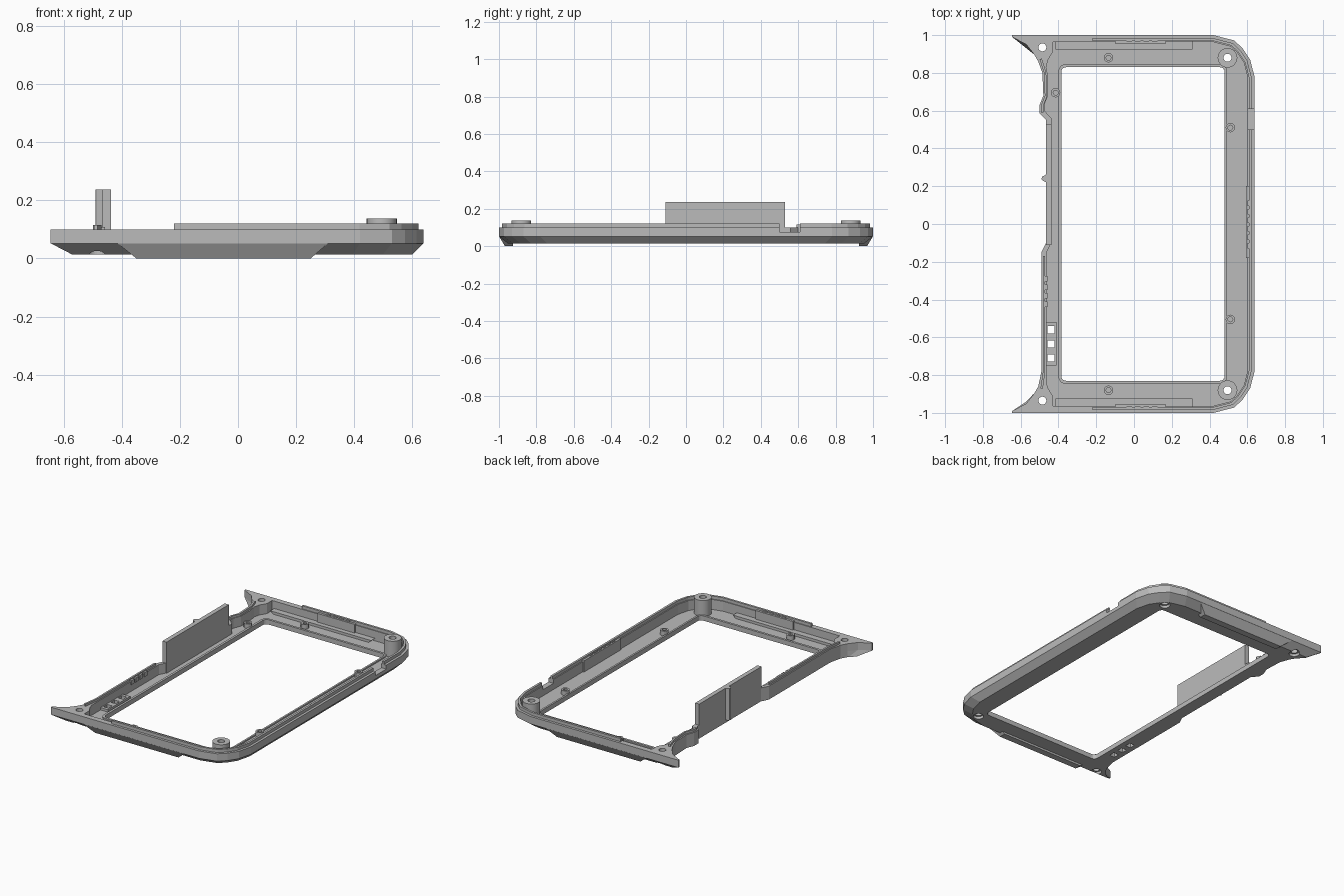
import bpy, bmesh
from math import sin, cos, pi
from mathutils import Vector

cube = bpy.data.objects.get("Cube")
if cube:
    bpy.data.objects.remove(cube)

grey = bpy.data.materials.new("matte grey")
grey.use_nodes = True
grey.diffuse_color = (0.5, 0.5, 0.5, 1)
grey.node_tree.nodes["Principled BSDF"].inputs["Base Color"].default_value = (0.5, 0.5, 0.5, 1)


def finish(name, bm):
    bmesh.ops.recalc_face_normals(bm, faces=bm.faces)
    mesh = bpy.data.meshes.new(name)
    bm.to_mesh(mesh)
    bm.free()
    mesh.materials.append(grey)
    ob = bpy.data.objects.new(name, mesh)
    bpy.context.collection.objects.link(ob)
    return ob


def loft(name, rings, closed=False):
    """Skin equal-length rings; cap the ends, or join last to first."""
    bm = bmesh.new()
    loops = [[bm.verts.new(p) for p in ring] for ring in rings]
    n = len(loops[0])
    pairs = list(zip(loops, loops[1:]))
    if closed:
        pairs.append((loops[-1], loops[0]))
    else:
        bm.faces.new(loops[0])
        bm.faces.new(loops[-1])
    for a, b in pairs:
        for i in range(n):
            j = (i + 1) % n
            bm.faces.new((a[i], a[j], b[j], b[i]))
    return finish(name, bm)


def prism(name, outline, z0, z1):
    return loft(name, [[(x, y, z) for x, y in outline] for z in (z0, z1)])


def rect(x0, x1, y0, y1):
    return [(x0, y0), (x1, y0), (x1, y1), (x0, y1)]


def box(name, x0, x1, y0, y1, z0, z1):
    return prism(name, rect(x0, x1, y0, y1), z0, z1)


def circle(x, y, r, n=24):
    return [(x + r * cos(2 * pi * i / n), y + r * sin(2 * pi * i / n)) for i in range(n)]


def tube(name, x, y, r_out, r_in, z0, z1, n=24):
    spec = [(r_out, z0), (r_out, z1), (r_in, z1), (r_in, z0)]
    return loft(name, [[(a, b, z) for a, b in circle(x, y, r, n)] for r, z in spec], True)


def offset(path, d):
    """Shift an open path sideways to its left by d, with mitred corners."""
    pts = [Vector(p) for p in path]
    out = []
    for i, p in enumerate(pts):
        dirs = []
        if i:
            dirs.append((p - pts[i - 1]).normalized())
        if i < len(pts) - 1:
            dirs.append((pts[i + 1] - p).normalized())
        t = sum(dirs, Vector((0, 0))).normalized()
        out.append(tuple(p + Vector((-t.y, t.x)) * d / max(t.dot(dirs[0]), 0.5)))
    return out


def ribbon(name, path, d0, d1, z0, z1):
    return prism(name, offset(path, d0) + offset(path, d1)[::-1], z0, z1)


def cut(ob, cutters):
    for c in cutters:
        m = ob.modifiers.new("cut", 'BOOLEAN')
        m.operation, m.solver, m.object = 'DIFFERENCE', 'EXACT', c
    dg = bpy.context.evaluated_depsgraph_get()
    mesh = bpy.data.meshes.new_from_object(ob.evaluated_get(dg))
    ob.modifiers.clear()
    ob.data = mesh


# Outlines: rounded right side, concave left side with pointed tips
right_half = [(0.42, -1), (0.53, -0.972), (0.575, -0.93), (0.615, -0.87), (0.638, -0.78)]
right_side = right_half + [(x, -y) for x, y in right_half[::-1]]
tip = [(-0.645, 1), (-0.645, 0.99), (-0.57, 0.95), (-0.53, 0.9), (-0.507, 0.86)]
left_side = [(-0.485, 0.8), (-0.48, 0.68), (-0.5, 0.63), (-0.5, 0.585), (-0.465, 0.55),
             (-0.465, -0.1), (-0.49, -0.15), (-0.49, -0.78)]
outline = right_side + tip + left_side + [(x, -y) for x, y in tip[::-1]]


def bottom(p):
    x, y = p
    if x > 0:
        return x * 0.94, y * (0.95 if abs(y) > 0.7 else 1)
    if x < -0.55:
        return -0.535 + (x + 0.57) * 0.47, y * 0.95
    return x, y


body = loft("frame_body", [[(x, y, 0.1) for x, y in outline],
                           [(x, y, 0.052) for x, y in outline],
                           [(*bottom(p), 0.013) for p in outline]])

# Hollow interior, window and screw holes
inner_right = offset(right_side, 0.036)
inner_left = [(-0.43, 0.964), (-0.43, 0.91), (-0.455, 0.87), (-0.465, 0.83), (-0.455, 0.78),
              (-0.455, 0.68), (-0.475, 0.63), (-0.475, 0.6), (-0.437, 0.56), (-0.437, -0.1),
              (-0.463, -0.15), (-0.463, -0.84), (-0.455, -0.87), (-0.43, -0.91), (-0.43, -0.964)]
window = rect(-0.385, 0.48, -0.83, 0.83)


def rounded(x0, x1, y0, y1, r):
    pts = []
    for cx, cy, a in ((x1 - r, y1 - r, 0), (x0 + r, y1 - r, 1), (x0 + r, y0 + r, 2), (x1 - r, y0 + r, 3)):
        for k in range(5):
            t = (a + k / 4) * pi / 2
            pts.append((cx + r * cos(t), cy + r * sin(t)))
    return pts


window = rounded(-0.385, 0.48, -0.83, 0.83, 0.025)
rim = rounded(-0.4, 0.492, -0.845, 0.845, 0.035)
screws = [(x, y * s) for x, y in ((0.495, 0.88), (-0.485, 0.935)) for s in (-1, 1)]
notch = box("notch_cutter", 0.55, 0.7, 0.5, 0.61, 0.075, 0.3)
cutters = [prism("cavity_cutter", inner_right + inner_left, 0.035, 0.3),
           prism("window_cutter", window, -0.1, 0.3), notch]
for x, y in screws:
    cutters.append(prism("screw_cutter", circle(x, y, 0.021), -0.1, 0.3))
    cutters.append(prism("countersink_cutter", circle(x, y, 0.032), -0.1, 0.03))
light_ys = (-0.56, -0.635, -0.71)
light_cuts = [box("light_cutter", -0.457, -0.42, y - 0.019, y + 0.019, -0.1, 0.3) for y in light_ys]
cut(body, cutters + light_cuts)

# Raised rim around the window
loft("window_rim", [[(x, y, z) for x, y in ring] for ring, z in
                    ((window, 0.03), (window, 0.044), (rim, 0.044), (rim, 0.03))], True)

# Upper lip around three sides
lip = ribbon("upper_lip", [(-0.22, -1)] + right_side + [(-0.22, 1)], 0.016, 0.03, 0.095, 0.12)
cut(lip, [notch])
ribbon("left_back_lip", [(-0.507, 0.87), (-0.485, 0.8), (-0.48, 0.68), (-0.5, 0.63), (-0.5, 0.59)],
       0.008, 0.02, 0.095, 0.115)
ribbon("left_front_lip", [(-0.49, -0.17), (-0.49, -0.78), (-0.503, -0.87)], 0.008, 0.02, 0.095, 0.115)

# Plate with light openings
panel = box("light_panel", -0.465, -0.41, -0.75, -0.52, 0.03, 0.05)
cut(panel, light_cuts)
for c in cutters + light_cuts:
    bpy.data.objects.remove(c)

# Tall side plate with its outer rib
box("tall_plate", -0.466, -0.437, -0.11, 0.53, 0.013, 0.237)
prism("plate_rib", [(-0.465, 0.22), (-0.486, 0.232), (-0.49, 0.24), (-0.486, 0.25), (-0.465, 0.262)], 0.03, 0.237)

# Thickened grips under front and back edges
for s, side in ((-1, "front"), (1, "back")):
    rings = []
    for z, x0, x1, y in ((0.052, -0.415, 0.31, 0.999), (0.0, -0.35, 0.25, 0.968)):
        rings.append([(x0, s * y, z), (x1, s * y, z), (x1, s * 0.925, z), (x0, s * 0.925, z)])
    loft(side + "_grip", rings)

# Screw bosses and small posts
round_parts = [tube("corner_boss", x, y, 0.052, 0.021, 0.03, 0.138) for x, y in screws[:2]]
for x, y in ((-0.135, 0.88), (-0.135, -0.88), (0.51, 0.51), (0.51, -0.505), (-0.415, 0.695)):
    round_parts.append(tube("small_post", x, y, 0.025, 0.013, 0.03, 0.065, 12))
for ob in round_parts:
    bpy.ops.object.select_all(action='DESELECT')
    ob.select_set(True)
    bpy.context.view_layer.objects.active = ob
    bpy.ops.object.shade_smooth_by_angle()

# Clip tabs with teeth along the inner walls
for s in (-1, 1):
    box("end_clip", -0.1, 0.17, *sorted((s * 0.955, s * 0.975)), 0.03, 0.108)
    for i in range(4):
        x = -0.04 + i * 0.045
        box("end_clip_tooth", x, x + 0.03, *sorted((s * 0.965, s * 0.98)), 0.1, 0.116)
box("right_clip", 0.594, 0.61, -0.18, 0.2, 0.03, 0.108)
for i in range(6):
    y = -0.13 + i * 0.045
    box("right_clip_tooth", 0.602, 0.615, y, y + 0.03, 0.1, 0.116)
for i in range(4):
    y = -0.44 + i * 0.045
    box("left_clip_tooth", -0.475, -0.458, y, y + 0.03, 0.08, 0.108)
